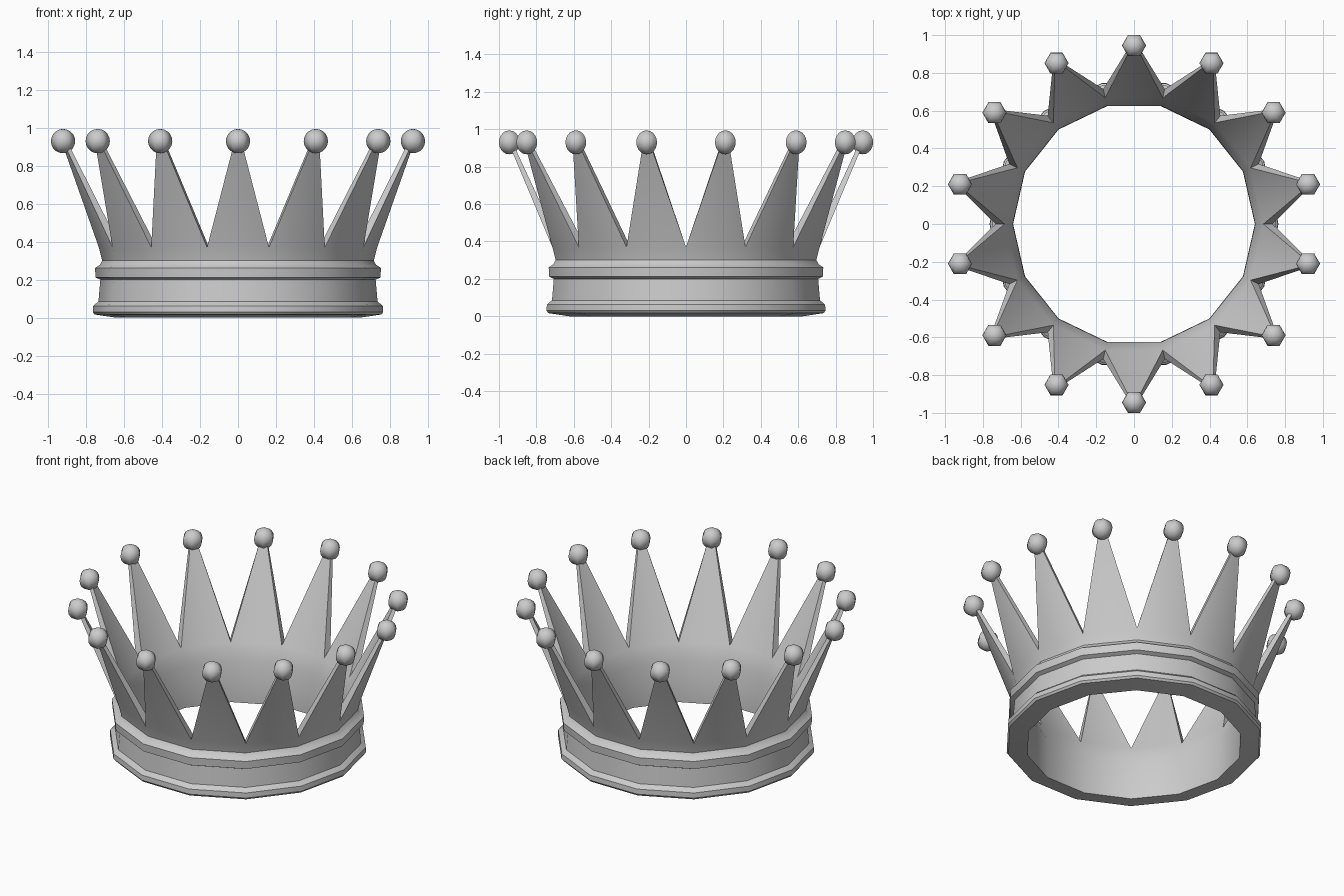
import bpy, bmesh
from math import cos, sin, pi, radians
from mathutils import Vector

if "Cube" in bpy.data.objects:
    bpy.data.objects.remove(bpy.data.objects["Cube"])

N = 14                      # sides of the band, one spike per side
STEP = 2 * pi / N

# cross-section (radius, z): inner valley, down the inside, up the outside, outer valley
PROFILE = [(0.685, 0.37), (0.642, 0.27), (0.64, 0.0), (0.755, 0.017), (0.765, 0.03),
           (0.763, 0.062), (0.742, 0.08), (0.735, 0.085), (0.725, 0.2), (0.75, 0.212),
           (0.753, 0.262), (0.728, 0.278), (0.715, 0.30), (0.733, 0.37)]


def smooth(obj):
    bpy.ops.object.select_all(action='DESELECT')
    obj.select_set(True)
    bpy.context.view_layer.objects.active = obj
    bpy.ops.object.shade_smooth_by_angle(angle=radians(30))


def finish(bm, name):
    bmesh.ops.recalc_face_normals(bm, faces=bm.faces)
    mesh = bpy.data.meshes.new(name)
    bm.to_mesh(mesh)
    bm.free()
    obj = bpy.data.objects.new(name, mesh)
    bpy.context.collection.objects.link(obj)
    smooth(obj)
    return obj


# band with mouldings, swept round the ring
bm = bmesh.new()
rings = [[bm.verts.new((r * cos(k * STEP), r * sin(k * STEP), z)) for r, z in PROFILE]
         for k in range(N)]
for k in range(N):
    a, b = rings[k], rings[(k + 1) % N]
    for i in range(len(PROFILE) - 1):
        bm.faces.new((a[i], b[i], b[i + 1], a[i + 1]))

    # flaring spike rising from the top edge of this side
    mid = (k + 0.5) * STEP
    out = Vector((cos(mid), sin(mid), 0))
    side = Vector((-sin(mid), cos(mid), 0))
    up = Vector((0, 0, 0.93))
    tip = [bm.verts.new(out * r + side * s + up)
           for r, s in ((0.928, -0.018), (0.928, 0.018), (0.95, 0.018), (0.95, -0.018))]
    base = [a[0], b[0], b[-1], a[-1]]
    for i in range(4):
        j = (i + 1) % 4
        bm.faces.new((base[i], base[j], tip[j], tip[i]))
    bm.faces.new(tip)
finish(bm, "crown_band_and_spikes")

# six-sided balls on the spike tips
for k in range(N):
    mid = (k + 0.5) * STEP
    bpy.ops.mesh.primitive_uv_sphere_add(segments=6, ring_count=10, radius=0.064,
                                         location=(0.945 * cos(mid), 0.945 * sin(mid), 0.93))
    ball = bpy.context.object
    ball.name = f"spike_ball_{k + 1}"
    # hexagon corners point along x
    co = max((v.co for v in ball.data.vertices), key=lambda c: c.x)
    if abs(co.x - 0.064) > 0.001:
        for v in ball.data.vertices:
            x, y = v.co.x, v.co.y
            v.co.x, v.co.y = y, -x
    for p in ball.data.polygons:
        p.use_smooth = True
